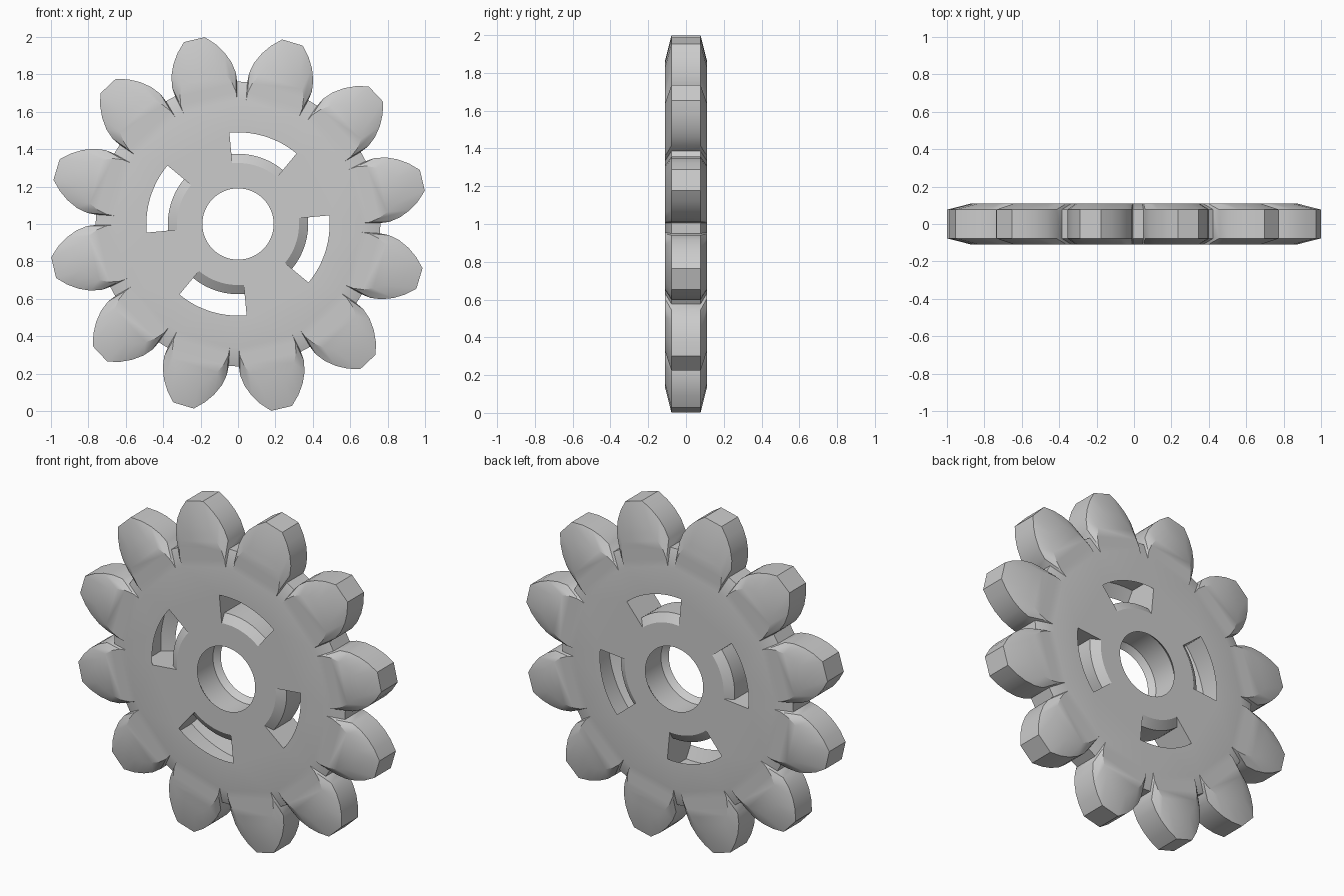
import bpy, bmesh
from math import sin, cos, pi, radians

cube = bpy.data.objects.get("Cube")
if cube:
    bpy.data.objects.remove(cube, do_unlink=True)

TEETH = 12
TOOTH_ANGLE = radians(13.3)
FACE_SCALE = 0.87
# (depth, outline scale): both faces are scaled-in copies of the middle outline
LAYERS = [(-0.11, FACE_SCALE), (-0.077, 1), (0.077, 1), (0.11, FACE_SCALE)]

# half of one tooth: (sideways, outward), root to tip
HALF_TOOTH = [(0.170, 0.742), (0.175, 0.79), (0.165, 0.85), (0.14, 0.91),
              (0.105, 0.963), (0.057, 1.013)]


def arc(radius, start, end, steps):
    return [(radius * cos(start + (end - start) * i / steps),
             radius * sin(start + (end - start) * i / steps)) for i in range(steps + 1)]


def rim_outline():
    tooth = [(out, -side) for side, out in HALF_TOOTH]
    tooth += [(out, side) for side, out in reversed(HALF_TOOTH)]
    points = []
    for k in range(TEETH):
        a = TOOTH_ANGLE + 2 * pi * k / TEETH
        points += [(x * cos(a) - y * sin(a), x * sin(a) + y * cos(a)) for x, y in tooth]
    return points


def slot_outline(turn):
    start, end = radians(50.3) + turn, radians(95.4) + turn
    return arc(0.563, start, end, 16) + arc(0.375, end, start, 16)


# rim, bore and four curved slots
outlines = [rim_outline(), arc(0.219, 0, 2 * pi, 64)[:-1]]
outlines += [slot_outline(k * pi / 2) for k in range(4)]

bm = bmesh.new()
cap_edges = {0: [], len(LAYERS) - 1: []}
for outline in outlines:
    n = len(outline)
    rings = [[bm.verts.new((x * s, y, z * s + 1)) for x, z in outline] for y, s in LAYERS]
    for lower, upper in zip(rings, rings[1:]):
        for i in range(n):
            j = (i + 1) % n
            bm.faces.new((lower[i], lower[j], upper[j], upper[i]))
    for layer, edges in cap_edges.items():
        ring = rings[layer]
        edges += [bm.edges.get((ring[i], ring[(i + 1) % n])) for i in range(n)]

# flat front and back faces with the openings left clear
for layer, edges in cap_edges.items():
    bmesh.ops.triangle_fill(bm, edges=edges, use_beauty=True,
                            normal=(0, -1 if layer == 0 else 1, 0))
bmesh.ops.recalc_face_normals(bm, faces=bm.faces)

mesh = bpy.data.meshes.new("gear_wheel")
bm.to_mesh(mesh)
bm.free()
gear = bpy.data.objects.new("gear_wheel", mesh)
bpy.context.collection.objects.link(gear)

# plain grey metal
grey = bpy.data.materials.new("light_grey")
grey.use_nodes = True
colour = (0.6, 0.6, 0.6, 1)
grey.diffuse_color = colour
grey.node_tree.nodes["Principled BSDF"].inputs["Base Color"].default_value = colour
mesh.materials.append(grey)

bpy.ops.object.select_all(action='DESELECT')
gear.select_set(True)
bpy.context.view_layer.objects.active = gear
bpy.ops.object.shade_smooth_by_angle(angle=radians(25))
